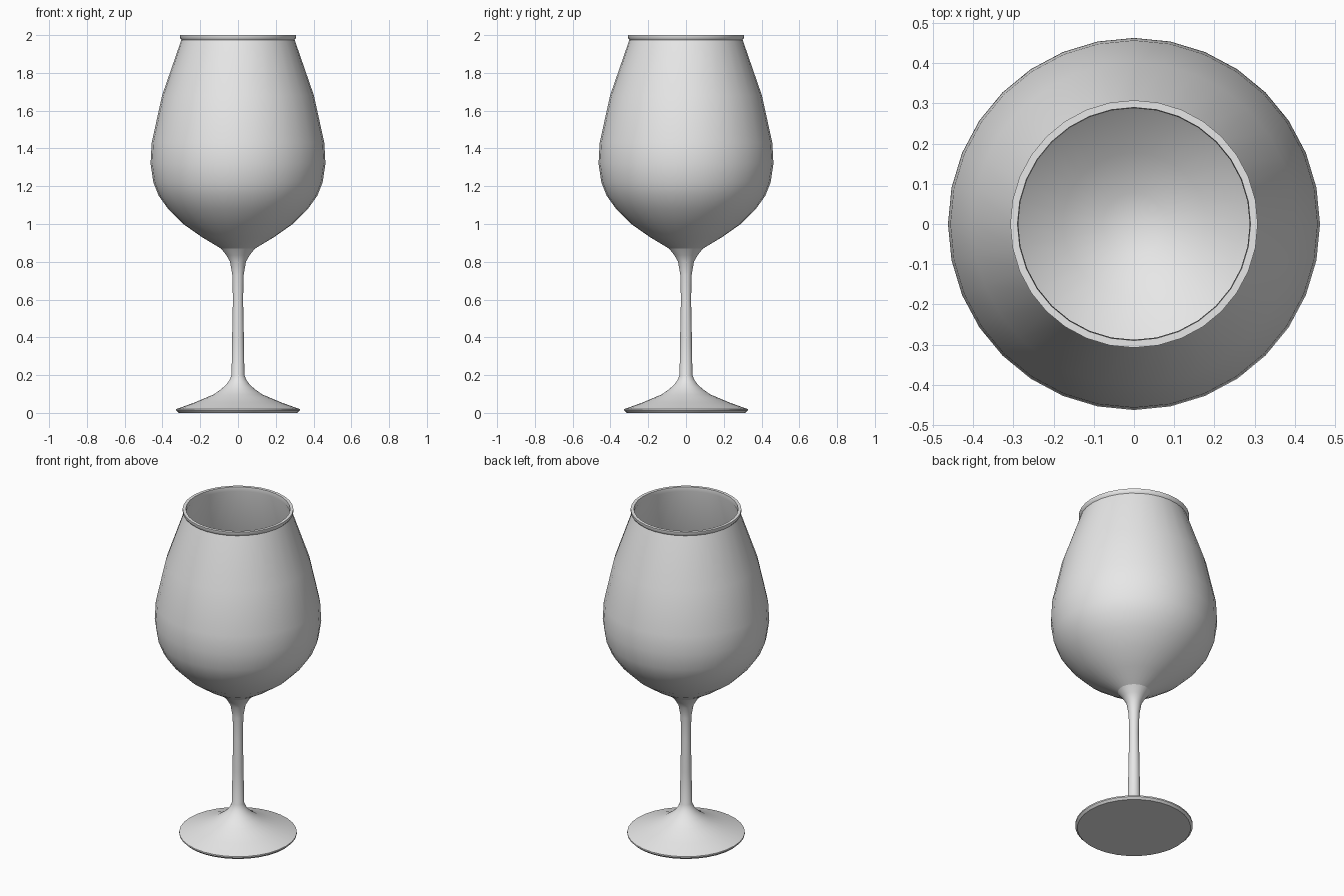
import bpy
import bmesh
import math

SIDES = 32

cube = bpy.data.objects.get("Cube")
if cube:
    bpy.data.objects.remove(cube, do_unlink=True)

grey = bpy.data.materials.new("pale_grey_glass")
grey.use_nodes = True
colour = (0.8, 0.8, 0.8, 1)
grey.diffuse_color = colour
grey.node_tree.nodes["Principled BSDF"].inputs["Base Color"].default_value = colour


def lathe(name, profile):
    """Spin a (radius, height) profile about z; radius 0 closes to a pole."""
    bm = bmesh.new()
    verts = [bm.verts.new((r, 0, z)) for r, z in profile]
    edges = [bm.edges.new(pair) for pair in zip(verts, verts[1:])]
    bmesh.ops.spin(bm, geom=verts + edges, cent=(0, 0, 0), axis=(0, 0, 1),
                   angle=math.tau, steps=SIDES, use_duplicate=False)
    bmesh.ops.remove_doubles(bm, verts=bm.verts, dist=0.0005)
    bmesh.ops.recalc_face_normals(bm, faces=bm.faces)
    mesh = bpy.data.meshes.new(name)
    bm.to_mesh(mesh)
    bm.free()
    obj = bpy.data.objects.new(name, mesh)
    bpy.context.collection.objects.link(obj)
    mesh.materials.append(grey)
    bpy.ops.object.select_all(action="DESELECT")
    obj.select_set(True)
    bpy.context.view_layer.objects.active = obj
    bpy.ops.object.shade_smooth_by_angle(angle=math.radians(40))
    return obj


# Bowl: outer wall up to the flared lip, then back down the inner wall
outer = [(0.09, 0.87), (0.19, 0.93), (0.29, 1.0), (0.37, 1.08), (0.42, 1.15),
         (0.448, 1.22), (0.463, 1.32), (0.457, 1.43), (0.402, 1.68)]
lip = [(0.3, 1.975), (0.308, 1.985), (0.308, 2.0), (0.29, 2.0), (0.288, 1.975)]
inner = [(r - 0.012, z + 0.008) for r, z in reversed(outer)]
lathe("bowl", outer + lip + inner + [(0, 0.87)])

# Stem and foot: one flowing piece with a flat underside
lathe("stem_and_foot", [
    (0, 0.87), (0.09, 0.87), (0.062, 0.835), (0.042, 0.8), (0.03, 0.73),
    (0.027, 0.6), (0.031, 0.4), (0.034, 0.2), (0.044, 0.175), (0.062, 0.15),
    (0.09, 0.125), (0.13, 0.097), (0.23, 0.055), (0.327, 0.02), (0.327, 0.012),
    (0.315, 0.0), (0, 0.0)])
